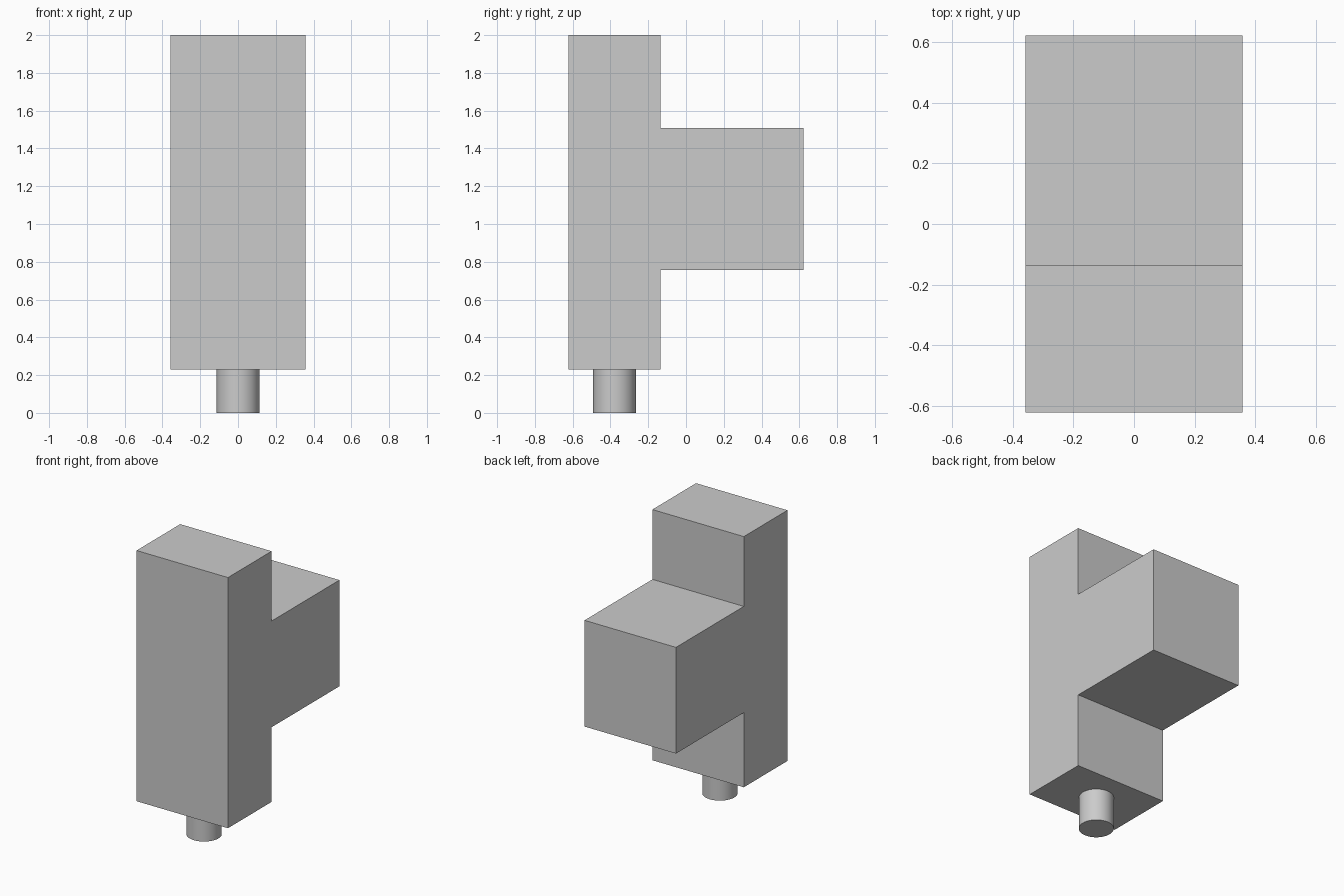
import bpy
import bmesh
import math

cube = bpy.data.objects.get("Cube")
if cube:
    bpy.data.objects.remove(cube, do_unlink=True)

# Single grey material
grey = bpy.data.materials.new("light_grey")
grey.use_nodes = True
colour = (0.6, 0.6, 0.6, 1.0)
grey.diffuse_color = colour
grey.node_tree.nodes["Principled BSDF"].inputs["Base Color"].default_value = colour

HALF_WIDTH = 0.357
FRONT, STEP, BACK = -0.622, -0.135, 0.622
BOTTOM, TOP = 0.23, 2.0
BLOCK_LOW, BLOCK_HIGH = 0.757, 1.507

# Body: sideways T profile (y, z) extruded across the width
profile = [(FRONT, BOTTOM), (STEP, BOTTOM), (STEP, BLOCK_LOW), (BACK, BLOCK_LOW),
           (BACK, BLOCK_HIGH), (STEP, BLOCK_HIGH), (STEP, TOP), (FRONT, TOP)]
bm = bmesh.new()
side = bm.faces.new([bm.verts.new((-HALF_WIDTH, y, z)) for y, z in profile])
extruded = bmesh.ops.extrude_face_region(bm, geom=[side])["geom"]
bmesh.ops.translate(bm, vec=(2 * HALF_WIDTH, 0, 0),
                    verts=[v for v in extruded if isinstance(v, bmesh.types.BMVert)])
bmesh.ops.recalc_face_normals(bm, faces=bm.faces)
mesh = bpy.data.meshes.new("body")
bm.to_mesh(mesh)
bm.free()
mesh.materials.append(grey)
body = bpy.data.objects.new("body", mesh)
bpy.context.collection.objects.link(body)

# Round pin under the upright part
bpy.ops.mesh.primitive_cylinder_add(vertices=64, radius=0.113, depth=BOTTOM,
                                    location=(0, (FRONT + STEP) / 2, BOTTOM / 2))
pin = bpy.context.object
pin.name = "bottom_pin"
pin.data.materials.append(grey)
bpy.ops.object.shade_smooth_by_angle(angle=math.radians(30))
